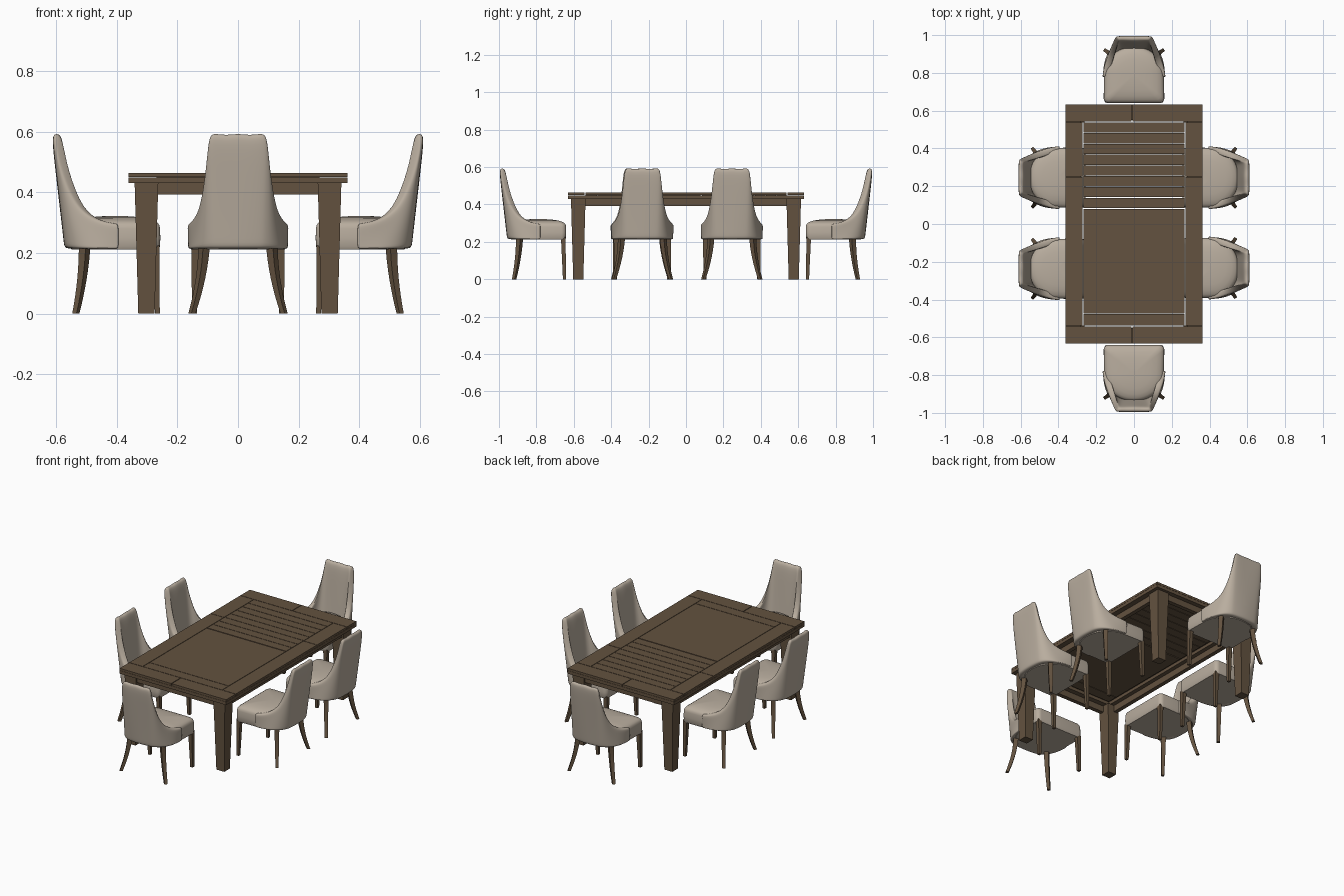
import bpy, bmesh, math
from mathutils import Matrix, Vector

if "Cube" in bpy.data.objects:
    bpy.data.objects.remove(bpy.data.objects["Cube"])


def material(name, rgb):
    m = bpy.data.materials.new(name)
    m.diffuse_color = (*rgb, 1)
    m.use_nodes = True
    m.node_tree.nodes["Principled BSDF"].inputs["Base Color"].default_value = m.diffuse_color
    return m


WOOD = material("brown wood", (0.125, 0.084, 0.050))
FABRIC = material("beige fabric", (0.485, 0.420, 0.345))


def make(name, bm, mat, angle=None):
    bmesh.ops.recalc_face_normals(bm, faces=bm.faces)
    me = bpy.data.meshes.new(name)
    bm.to_mesh(me)
    bm.free()
    me.materials.append(mat)
    ob = bpy.data.objects.new(name, me)
    bpy.context.collection.objects.link(ob)
    if angle:
        bpy.ops.object.select_all(action='DESELECT')
        ob.select_set(True)
        bpy.context.view_layer.objects.active = ob
        bpy.ops.object.shade_smooth_by_angle(angle=math.radians(angle))
    return ob


def loft(rings):
    """Skin closed rings of points in order and cap both ends."""
    bm = bmesh.new()
    vr = [[bm.verts.new(p) for p in r] for r in rings]
    n = len(vr[0])
    for a, b in zip(vr, vr[1:]):
        for i in range(n):
            j = (i + 1) % n
            bm.faces.new((a[i], a[j], b[j], b[i]))
    bm.faces.new(vr[0])
    bm.faces.new(vr[-1])
    return bm


def square(c, half, ang=0.0):
    u = Vector((math.cos(ang), math.sin(ang), 0)) * half
    w = Vector((-u.y, u.x, 0))
    c = Vector(c)
    return [c + u + w, c - u + w, c - u - w, c + u - w]


def box(name, x0, x1, y0, y1, z0, z1):
    ring = lambda z: [(x0, y0, z), (x1, y0, z), (x1, y1, z), (x0, y1, z)]
    return make(name, loft([ring(z0), ring(z1)]), WOOD)


# ---------- table ----------
X, Y, XI, YI = 0.362, 0.632, 0.27, 0.54
G = 0.0015  # half of the groove between boards
Z0, Z1 = 0.45, 0.463

for s, side in ((-1, "front"), (1, "back")):
    ya, yb = sorted((s * (YI + G), s * Y))
    # breadboard ends, split near the middle
    box(side + "_end_board_left", -X, -0.012, ya, yb, Z0, Z1)
    box(side + "_end_board_right", -0.008, X, ya, yb, Z0, Z1)
    ya, yb = sorted((s * (YI + 0.01), s * Y))
    box(side + "_under_rail", -X, X, ya, yb, 0.43, Z0 - 0.001)
    ya, yb = sorted((s * 0.58, s * 0.605))
    box(side + "_apron", -0.29, 0.29, ya, yb, 0.392, 0.431)

for s, side in ((-1, "left"), (1, "right")):
    xa, xb = sorted((s * (XI + G), s * X))
    # side boards in two lengths
    box(side + "_long_board", xa, xb, -YI + G, 0.25 - G, Z0, Z1)
    box(side + "_short_board", xa, xb, 0.25 + G, YI - G, Z0, Z1)
    xa, xb = sorted((s * (XI + 0.01), s * X))
    box(side + "_under_rail", xa, xb, -YI - 0.01, YI + 0.01, 0.43, Z0 - 0.001)
    xa, xb = sorted((s * 0.305, s * 0.33))
    box(side + "_apron", xa, xb, -0.56, 0.56, 0.392, 0.431)
    # tapered table legs
    for t, end in ((-1, "front"), (1, "back")):
        c = (s * 0.302, t * 0.576)
        make(f"table_leg_{end}_{side}",
             loft([square((*c, 0), 0.027), square((*c, 0.431), 0.039)]), WOOD)

# centre panel, cross board and slats
box("cross_board", -XI + G, XI - G, -YI + G, -0.475 - G, 0.442, Z1)
box("centre_panel", -XI + G, XI - G, -0.475 + G, 0.08 - G, 0.442, Z1)
step = (YI - 0.083) / 8
for i in range(8):
    y = 0.083 + i * step
    box(f"slat_{i + 1}", -XI + G, XI - G, y + G, y + step - G, 0.442, Z1)

# ---------- chair (local: back at y = 0, facing +y) ----------
# half of the backrest: rim point x, y, z and bottom point x, y
HALF = [
    (0.167, 0.224, 0.296, 0.164, 0.224),
    (0.167, 0.214, 0.297, 0.164, 0.214),
    (0.161, 0.175, 0.303, 0.163, 0.185),
    (0.146, 0.130, 0.318, 0.159, 0.150),
    (0.128, 0.085, 0.353, 0.149, 0.115),
    (0.115, 0.050, 0.420, 0.132, 0.085),
    (0.105, 0.020, 0.510, 0.111, 0.065),
    (0.099, 0.006, 0.585, 0.091, 0.054),
    (0.090, 0.000, 0.596, 0.075, 0.049),
    (0.045, 0.000, 0.588, 0.040, 0.045),
]
COLS = [(-c[0], c[1], c[2], -c[3], c[4]) for c in HALF] + [(0, 0, 0.595, 0, 0.043)] + HALF[::-1]
# cross-section of the padded shell: height fraction, thickness fraction
SECTION = [(0, 0), (0.05, 0), (0.35, 0), (0.65, 0), (0.95, 0), (1, 0.25), (1, 0.75),
           (0.95, 1), (0.65, 1), (0.35, 1), (0.05, 1), (0, 1)]


def shell_ring(col):
    x, y, z, bx, by = col
    pts = []
    for v, s in SECTION:
        p = Vector((bx + (x - bx) * v, by + (y - by) * v, 0))
        inward = (Vector((0, 0.2, 0)) - p).normalized() * 0.036 * s
        pts.append(p + inward + Vector((0, 0, 0.214 + (z - 0.214) * v)))
    return pts


backrest = make("chair_backrest", loft([shell_ring(c) for c in COLS]), FABRIC, 180)
sub = backrest.modifiers.new("smooth", 'SUBSURF')
sub.levels = sub.render_levels = 2

# seat cushion: rounded back, square front with soft corners
outline = [(0.157 * math.cos(a), 0.2 + 0.138 * math.sin(a))
           for a in (math.pi + math.pi * i / 24 for i in range(25))]
for cx, a0 in ((0.135, 0), (-0.135, 90)):
    for i in range(6):
        a = math.radians(a0 + 18 * i)
        outline.append((cx + 0.025 * math.cos(a), 0.334 + 0.025 * math.sin(a)))
LAYERS = [(0.97, 0.212), (1, 0.222), (1.005, 0.25), (1, 0.28), (0.985, 0.291), (0.95, 0.299),
          (0.88, 0.306), (0.75, 0.313), (0.55, 0.318), (0.3, 0.321), (0.08, 0.322)]
seat = make("chair_seat", loft([[(x * k, 0.21 + (y - 0.21) * k, z) for x, y in outline]
                                for k, z in LAYERS]), FABRIC, 50)

parts = [backrest, seat]
for s, side in ((-1, "left"), (1, "right")):
    # straight tapered front leg
    parts.append(make("chair_front_leg_" + side, loft([
        square((s * 0.144, 0.350, 0), 0.008),
        square((s * 0.141, 0.344, 0.225), 0.0125)]), WOOD))
    # sabre-curved back leg
    curve = []
    for i in range(9):
        t = i / 8  # 0 at the floor, 1 under the seat
        bend = (1 - t) ** 1.8
        curve.append(square((s * (0.112 + 0.040 * bend), 0.110 - 0.029 * bend, 0.235 * t),
                            0.0085 + 0.0055 * t, -s * math.radians(35)))
    parts.append(make("chair_back_leg_" + side, loft(curve), WOOD, 30))

# six chairs around the table
PLACES = [(0, -1, 0), (0, 1, 180),
          (-0.616, 0.245, -90), (-0.616, -0.237, -90),
          (0.616, 0.245, 90), (0.616, -0.233, 90)]
for n, (x, y, rot) in enumerate(PLACES):
    place = Matrix.Translation((x, y, 0)) @ Matrix.Rotation(math.radians(rot), 4, 'Z')
    for part in parts:
        ob = part
        if n:
            ob = part.copy()
            bpy.context.collection.objects.link(ob)
        ob.name = f"{part.data.name}_{n + 1}"
        ob.matrix_world = place
